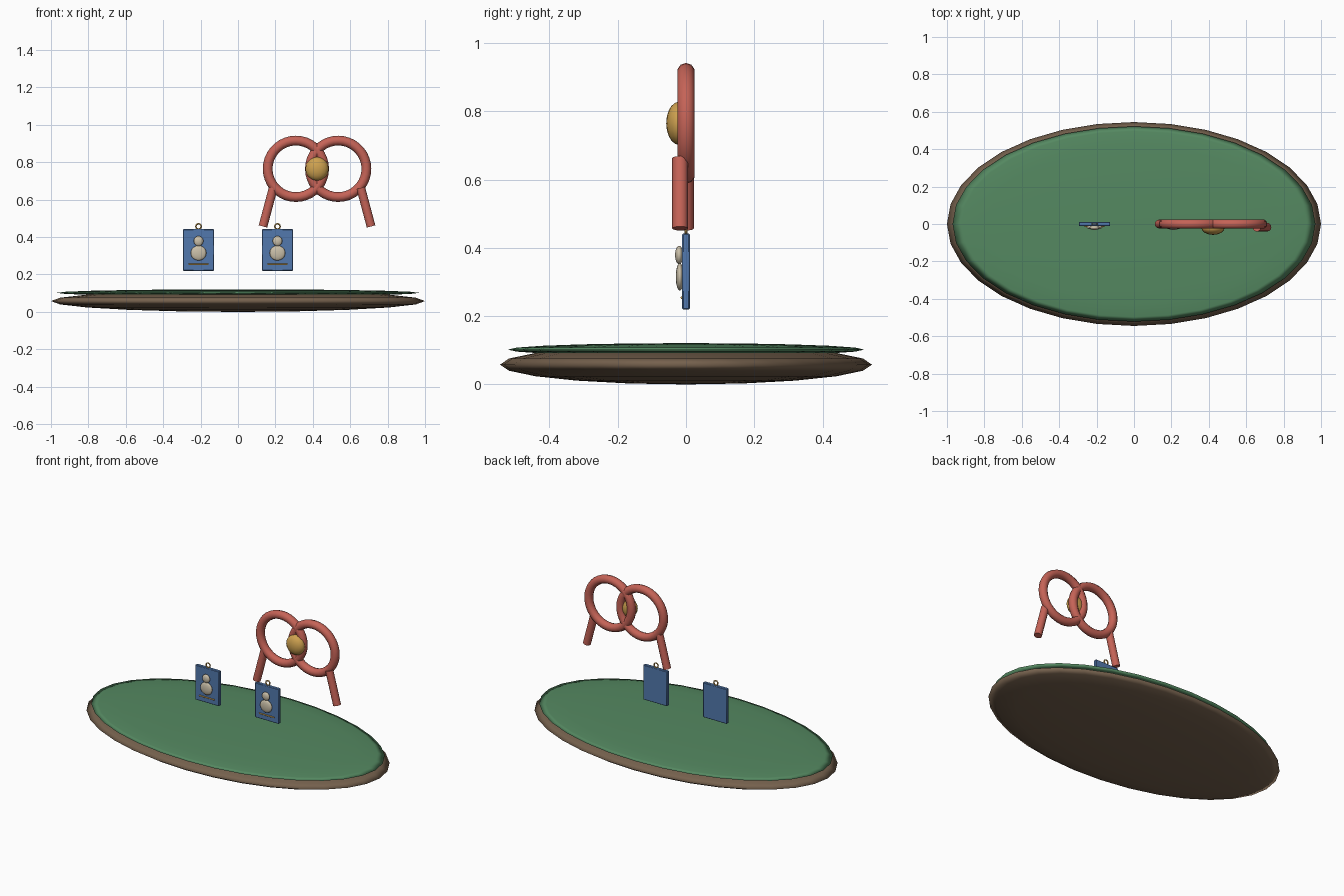
import bpy, math
from mathutils import Vector

if "Cube" in bpy.data.objects:
    bpy.data.objects.remove(bpy.data.objects["Cube"])


def mat(name, rgb):
    m = bpy.data.materials.new(name)
    m.diffuse_color = (*rgb, 1)
    m.use_nodes = True
    m.node_tree.nodes["Principled BSDF"].inputs["Base Color"].default_value = m.diffuse_color
    return m


GREEN = mat("grass green", (0.09, 0.25, 0.12))
BROWN = mat("earth brown", (0.18, 0.12, 0.075))
BLUE = mat("card blue", (0.085, 0.19, 0.42))
CREAM = mat("cream", (0.60, 0.53, 0.40))
GOLD = mat("gold", (0.62, 0.36, 0.08))
RED = mat("coral red", (0.56, 0.125, 0.095))


def finish(name, material, angle=None):
    ob = bpy.context.object
    ob.name = name
    ob.data.materials.append(material)
    if angle is not None:
        bpy.ops.object.transform_apply(location=False, rotation=True, scale=True)
        if angle >= 180:
            bpy.ops.object.shade_smooth()
        else:
            bpy.ops.object.shade_smooth_by_angle(angle=math.radians(angle))
    return ob


def ball(name, loc, radii, material, seg=20, rings=12):
    bpy.ops.mesh.primitive_uv_sphere_add(segments=seg, ring_count=rings, location=loc)
    bpy.context.object.scale = radii
    return finish(name, material, 180)


def ring(name, loc, major, minor, material, seg=36, sides=10):
    bpy.ops.mesh.primitive_torus_add(major_radius=major, minor_radius=minor,
                                     major_segments=seg, minor_segments=sides,
                                     location=loc, rotation=(math.pi / 2, 0, 0))
    return finish(name, material, 60)


def rod(name, a, b, r, material, sides=12):
    a, b = Vector(a), Vector(b)
    bpy.ops.mesh.primitive_cylinder_add(vertices=sides, radius=r, depth=(b - a).length,
                                        location=(a + b) / 2)
    bpy.context.object.rotation_euler = (b - a).to_track_quat('Z', 'Y').to_euler()
    return finish(name, material, 50)


# Oval ground: earth lens with a thin grass lens on top
ball("earth_base", (0, 0, 0.058), (1.0, 0.545, 0.058), BROWN, 32, 10)
ball("grass_top", (0, 0, 0.102), (0.97, 0.522, 0.019), GREEN, 32, 10)

# Two hanging cards with a figure, a caption bar and a loop
for side, x in (("left", -0.211), ("right", 0.211)):
    bpy.ops.mesh.primitive_cube_add(size=1, location=(x, 0, 0.331))
    card = bpy.context.object
    card.scale = (0.168, 0.022, 0.222)
    finish(side + "_card", BLUE, 30)
    bev = card.modifiers.new("edge", 'BEVEL')
    bev.width, bev.segments = 0.003, 1
    ball(side + "_figure_head", (x, -0.02, 0.379), (0.026, 0.012, 0.027), CREAM)
    ball(side + "_figure_body", (x, -0.018, 0.315), (0.042, 0.012, 0.040), CREAM)
    rod(side + "_caption_bar", (x - 0.053, -0.012, 0.254), (x + 0.053, -0.012, 0.254),
        0.004, GOLD, 8)
    ring(side + "_card_loop", (x, 0, 0.457), 0.014, 0.004, GOLD, 20, 8)

# Interlocking rings with two splayed legs and a centre boss
MID = 0.4225
for side, s, y in (("left", -1, 0.0), ("right", 1, -0.017)):
    ring(side + "_hoop", (MID + s * 0.113, 0, 0.765), 0.151, 0.026, RED)
    rod(side + "_leg", (MID + s * 0.234, y, 0.663), (MID + s * 0.289, y, 0.457),
        0.0235, RED)
ball("centre_boss", (MID, -0.021, 0.765), (0.062, 0.037, 0.063), GOLD, 16, 10)
